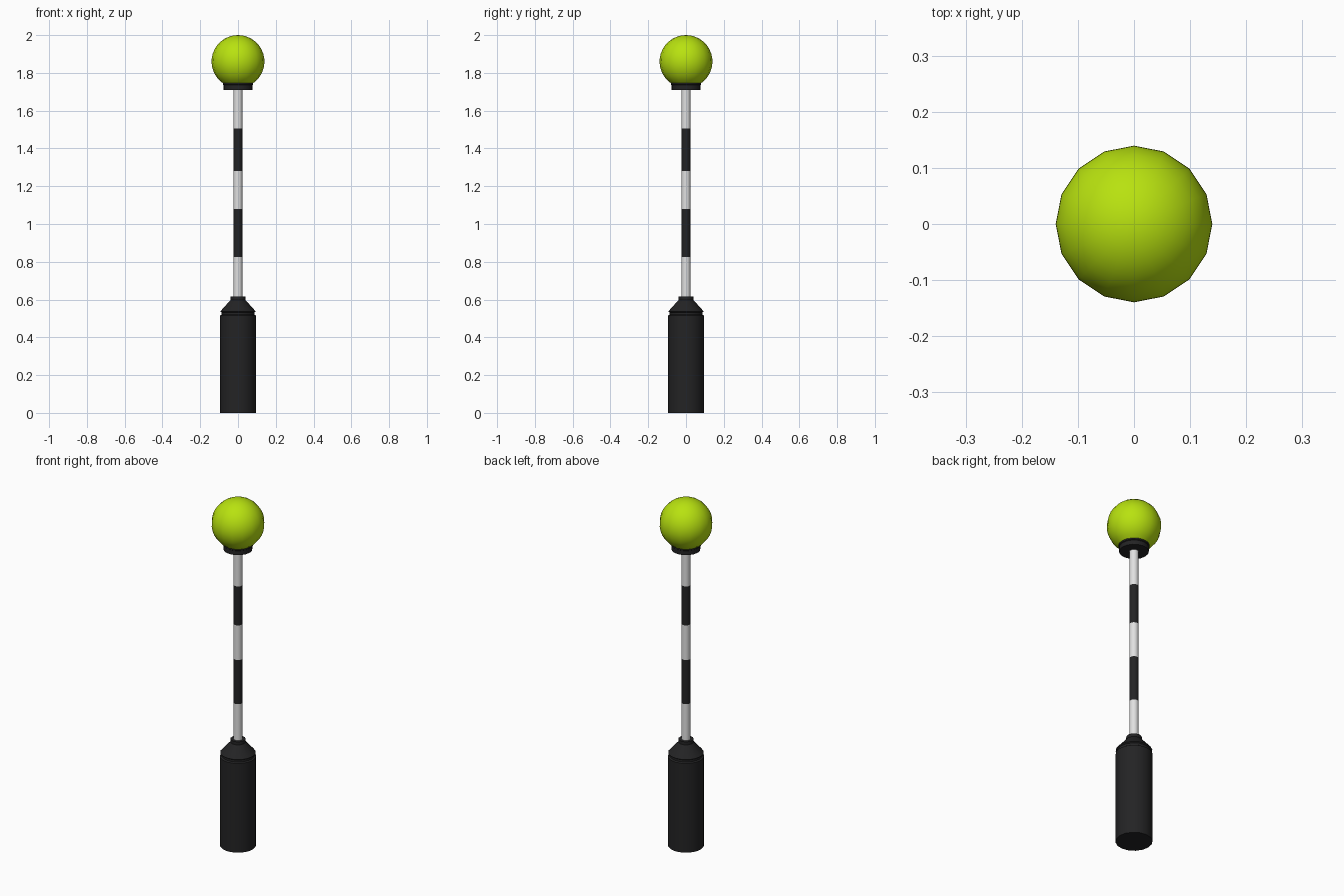
import bpy, bmesh, math

if "Cube" in bpy.data.objects:
    bpy.data.objects.remove(bpy.data.objects["Cube"])

SIDES = 16


def material(name, rgb):
    m = bpy.data.materials.new(name)
    m.diffuse_color = (*rgb, 1)
    m.use_nodes = True
    m.node_tree.nodes["Principled BSDF"].inputs["Base Color"].default_value = m.diffuse_color
    return m


black = material("black", (0.017, 0.017, 0.018))
white = material("white", (0.75, 0.75, 0.75))
lime = material("lime", (0.48, 0.76, 0.005))


def lathe(name, profile, mat, angle=35):
    """Spin a (radius, z) profile round the z axis; radius 0 makes a pole."""
    bm = bmesh.new()
    rings = []
    for r, z in profile:
        n = SIDES if r > 0 else 1
        rings.append([bm.verts.new((r * math.cos(math.tau * i / SIDES),
                                    r * math.sin(math.tau * i / SIDES), z)) for i in range(n)])
    for a, b in zip(rings, rings[1:]):
        for i in range(SIDES):
            j = (i + 1) % SIDES
            quad = [a[i % len(a)], a[j % len(a)], b[j % len(b)], b[i % len(b)]]
            bm.faces.new(list(dict.fromkeys(quad)))
    bmesh.ops.recalc_face_normals(bm, faces=bm.faces)
    me = bpy.data.meshes.new(name)
    bm.to_mesh(me)
    bm.free()
    me.materials.append(mat)
    ob = bpy.data.objects.new(name, me)
    bpy.context.collection.objects.link(ob)
    bpy.ops.object.select_all(action='DESELECT')
    ob.select_set(True)
    bpy.context.view_layer.objects.active = ob
    bpy.ops.object.shade_smooth_by_angle(angle=math.radians(angle))
    return ob


# Base drum with a groove, sloped shoulder and neck ring
lathe("base", [(0, 0), (0.095, 0), (0.095, 0.515), (0.087, 0.52), (0.087, 0.532),
               (0.094, 0.537), (0.04, 0.597), (0.04, 0.615), (0, 0.615)], black)

# Striped pole: bands alternate white and black
levels = [0.61, 0.825, 1.08, 1.28, 1.505, 1.715]
pole = lathe("pole", [(0, levels[0])] + [(0.024, z) for z in levels] + [(0, levels[-1])], white)
pole.data.materials.append(black)
for p in pole.data.polygons:
    z = p.center.z
    p.material_index = int(0.83 < z < 1.07 or 1.29 < z < 1.5)

# Collar under the globe
lathe("collar", [(0, 1.71), (0.076, 1.71), (0.076, 1.735), (0.08, 1.738),
                 (0.08, 1.75), (0, 1.75)], black)

# Globe, with its underside hidden in the collar
R, CZ, N = 0.14, 1.86, 14
globe = [(R * math.sin(t), CZ + R * math.cos(t))
         for t in (math.radians(146) * k / N for k in range(1, N + 1))]
lathe("globe", [(0, CZ + R)] + globe + [(0, globe[-1][1])], lime)
